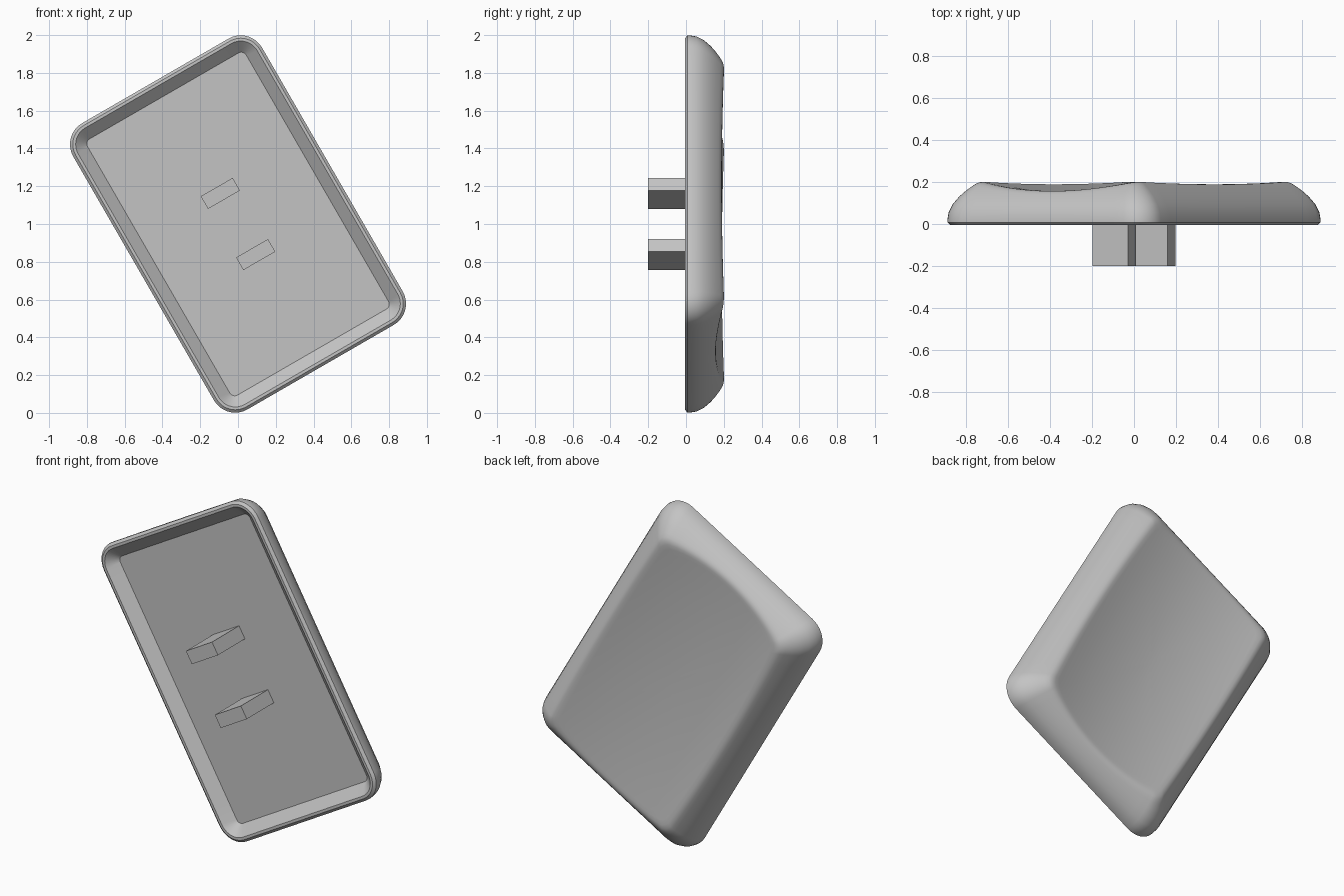
import bpy, bmesh, math
from mathutils import Vector, Matrix

cube = bpy.data.objects.get("Cube")
if cube:
    bpy.data.objects.remove(cube, do_unlink=True)

HALF_W, HALF_L, RADIUS = 0.577, 0.875, 0.13   # outline of the cap
ARC, SIDE = 10, 16                            # points per corner and per side
COUNT = 4 * (ARC + SIDE)
CORNERS = [(1, 1), (-1, 1), (-1, -1), (1, -1)]
# Local frame: x across, y along, z towards the back; turned and stood upright
TILT = Matrix.Translation((0, 0, 1)) @ Matrix.Rotation(math.radians(-30), 4, 'Y')
PLACE = TILT @ Matrix.Rotation(math.radians(-90), 4, 'X')

grey = bpy.data.materials.new("light_grey_plastic")
grey.use_nodes = True
colour = (0.55, 0.55, 0.55, 1)
grey.diffuse_color = colour
grey.node_tree.nodes["Principled BSDF"].inputs["Base Color"].default_value = colour


def corner_point(i, step, d, rho):
    sx, sy = CORNERS[i % 4]
    a = math.radians(90) * (i % 4 + step / (ARC - 1))
    return Vector((sx * (HALF_W - d - rho) + rho * math.cos(a),
                   sy * (HALF_L - d - rho) + rho * math.sin(a)))


def outline(k, d, rho=None):
    """Point k of the rounded rectangle inset by d."""
    if rho is None:
        rho = max(RADIUS - 0.6 * d, 0.05)
    i, step = divmod(k, ARC + SIDE)
    if step < ARC:
        return corner_point(i, step, d, rho)
    start = corner_point(i, ARC - 1, d, rho)
    end = corner_point(i + 1, 0, d, rho)
    return start.lerp(end, (step - ARC + 1) / (SIDE + 1))


def wall_height(d):
    return 0.02 + 0.18 * math.sqrt(d / 0.13)


def dish_height(p):
    return 0.205 - 0.05 * (1 - (p.x / 0.43) ** 2) - 0.018 * (1 - (p.y / 0.73) ** 2)


def soft_min(a, b, k=0.02):
    h = max(k - abs(a - b), 0) / k
    return min(a, b) - h * h * k / 4


def edge_inset(k):
    """Inset at which the curved wall meets the dish."""
    low, high = 0.0, 0.2
    for _ in range(25):
        mid = (low + high) / 2
        if wall_height(mid) < dish_height(outline(k, mid)):
            low = mid
        else:
            high = mid
    return low


def finish(bm, name):
    bmesh.ops.recalc_face_normals(bm, faces=bm.faces)
    mesh = bpy.data.meshes.new(name)
    bm.to_mesh(mesh)
    bm.free()
    mesh.materials.append(grey)
    ob = bpy.data.objects.new(name, mesh)
    bpy.context.collection.objects.link(ob)
    ob.matrix_world = PLACE
    return ob


# Hollow front: floor, sloping wall, flat rim, chamfer (inset, depth, corner radius)
rings = []
for d, z, rho in [(0.092, 0.05, 0.03), (0.03, -0.005, 0.1),
                  (0.015, -0.005, 0.115), (0, 0.008, RADIUS)]:
    rings.append([outline(k, d, rho).to_3d() + Vector((0, 0, z)) for k in range(COUNT)])

# Rounded outer wall running softly over the edge into the dish
insets = [edge_inset(k) for k in range(COUNT)]
for f in (0, 0.2, 0.4, 0.6, 0.75, 0.87, 0.94, 1, 1.06, 1.13, 1.22):
    ring = []
    for k, inset in enumerate(insets):
        d = inset * f * f
        p = outline(k, d)
        ring.append(Vector((p.x, p.y, soft_min(wall_height(d), dish_height(p)))))
    rings.append(ring)

# Scooped back surface
last = rings[-1]
for s in (0.85, 0.7, 0.5, 0.3, 0.12):
    rings.append([Vector((p.x * s, p.y * s, dish_height(p * s))) for p in last])

bm = bmesh.new()
loops = [[bm.verts.new(p) for p in ring] for ring in rings]
for a, b in zip(loops, loops[1:]):
    for k in range(COUNT):
        n = (k + 1) % COUNT
        bm.faces.new((a[k], a[n], b[n], b[k]))
bm.faces.new(loops[0])
centre = bm.verts.new((0, 0, dish_height(Vector((0, 0)))))
for k in range(COUNT):
    bm.faces.new((loops[-1][k], loops[-1][(k + 1) % COUNT], centre))
cap = finish(bm, "cap_shell")
bpy.context.view_layer.objects.active = cap
cap.select_set(True)
bpy.ops.object.shade_smooth_by_angle(angle=math.radians(30))

# Two mounting prongs on the hollow side
for name, side in (("upper_prong", 1), ("lower_prong", -1)):
    bm = bmesh.new()
    bmesh.ops.create_cube(bm, size=1)
    bmesh.ops.scale(bm, vec=(0.195, 0.077, 0.255), verts=bm.verts)
    bmesh.ops.translate(bm, vec=(0, side * 0.187, -0.0725), verts=bm.verts)
    finish(bm, name)
